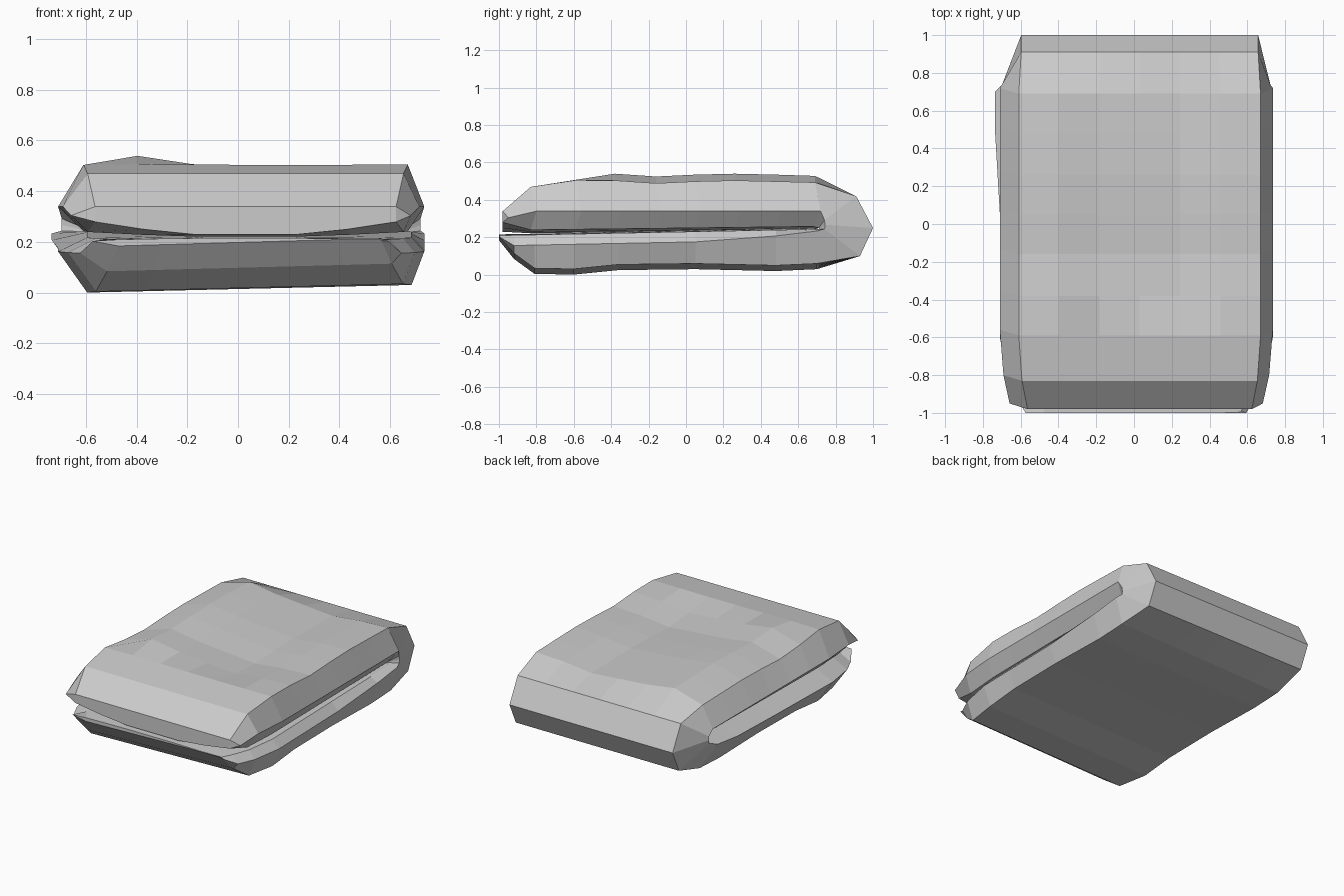
import bpy, bmesh

if "Cube" in bpy.data.objects:
    bpy.data.objects.remove(bpy.data.objects["Cube"])

# Side outline (y, z) of the folded sheet: top layer, back fold, bottom layer
TOP = [(-0.98, 0.34), (-0.83, 0.47), (-0.59, 0.505), (-0.38, 0.49), (-0.16, 0.475),
       (0.05, 0.485), (0.26, 0.49), (0.48, 0.485), (0.69, 0.48)]
FOLD = [(0.91, 0.42), (1.0, 0.25), (0.93, 0.10)]
BOTTOM = [(0.70, 0.045), (0.48, 0.035), (0.05, 0.045), (-0.36, 0.04),
          (-0.60, 0.016), (-0.81, 0.02), (-0.92, 0.10), (-1.0, 0.20)]
WAVE = [-0.01, 0.042, 0.015, 0.0, -0.015, 0.005, 0.012]   # soft bumps across the top
SAG = [0.0, 0.6, 1.0, 1.0, 1.0, 0.6, 0.0]                 # layers touch in the middle
N = len(WAVE)
COLUMNS = [2 * i / (N - 1) - 1 for i in range(N)]


def ring(bm, layer, y, z):
    """One cross-section: outer row, right rim, inner row, left rim."""
    front = max(0, -0.6 - y) ** 2
    wave = tilt = bulge = sag = 0
    centre = 0.03
    rim_y = inner_y = y
    if layer == "top":
        taper = 1 - 0.5 * front
        wave = 1.2 * min(1, max(0, 2 - 2 * ((y - 0.15) / 0.75) ** 2))
        rim_y, inner_y = min(y + 0.03, 0.73), min(y, 0.68)
        rim_z = min(0.34, z - 0.035)
        inner_z = 0.28 if y < -0.9 else 0.25 + 0.012 * y
        sag = -0.05 if y < -0.9 else -0.018
    elif layer == "bottom":
        taper = 1 - 1.2 * front
        centre = 0.045
        tilt = 0.015
        bulge = 0.025 if 0.3 < y else 0
        rim_y, inner_y = min(y, 0.70), min(y, 0.68)
        rim_z = max(0.175 + 0.02 * y + 0.1 * max(0, y - 0.25), z + 0.004)
        inner_z = 0.23 + 0.02 * y
        sag = 0.006
    else:
        taper = 0.98
        rim_y, inner_y = 0.74 + 0.04 * (y - 0.9), 0.71
        rim_z = 0.245 + (z - 0.1) * 0.15
        inner_z = 0.245 + (z - 0.25) * 0.03
    half = 0.64 * taper
    points = [(centre + c * half, y, z + w * wave + tilt * c)
              for c, w in zip(COLUMNS, WAVE)]
    points.append((0.735 * taper, rim_y, rim_z))
    points += [(centre + c * half, inner_y, inner_z + s * sag)
               for c, s in zip(reversed(COLUMNS), reversed(SAG))]
    points.append((-0.71 * taper - bulge, rim_y, rim_z))
    return [bm.verts.new(p) for p in points]


bm = bmesh.new()
rings = [ring(bm, layer, y, z)
         for layer, outline in (("top", TOP), ("fold", FOLD), ("bottom", BOTTOM))
         for y, z in outline]
count = len(rings[0])

# Outer, inner and side strips
for a, b in zip(rings, rings[1:]):
    for i in range(count):
        j = (i + 1) % count
        bm.faces.new((a[i], a[j], b[j], b[i]))

# Closed front ends of both layers
for r in (rings[0], rings[-1]):
    for i in range(N - 1):
        bm.faces.new((r[i], r[i + 1], r[2 * N - 1 - i], r[2 * N - i]))
    bm.faces.new((r[N - 1], r[N], r[N + 1]))
    bm.faces.new((r[0], r[2 * N], r[2 * N + 1]))

bmesh.ops.recalc_face_normals(bm, faces=bm.faces)

# Rest on the ground and centre sideways
xs = [v.co.x for v in bm.verts]
low = min(v.co.z for v in bm.verts)
bmesh.ops.translate(bm, verts=bm.verts, vec=(-(min(xs) + max(xs)) / 2, 0, -low))

mesh = bpy.data.meshes.new("folded_blanket")
bm.to_mesh(mesh)
bm.free()
blanket = bpy.data.objects.new("folded_blanket", mesh)
bpy.context.collection.objects.link(blanket)
